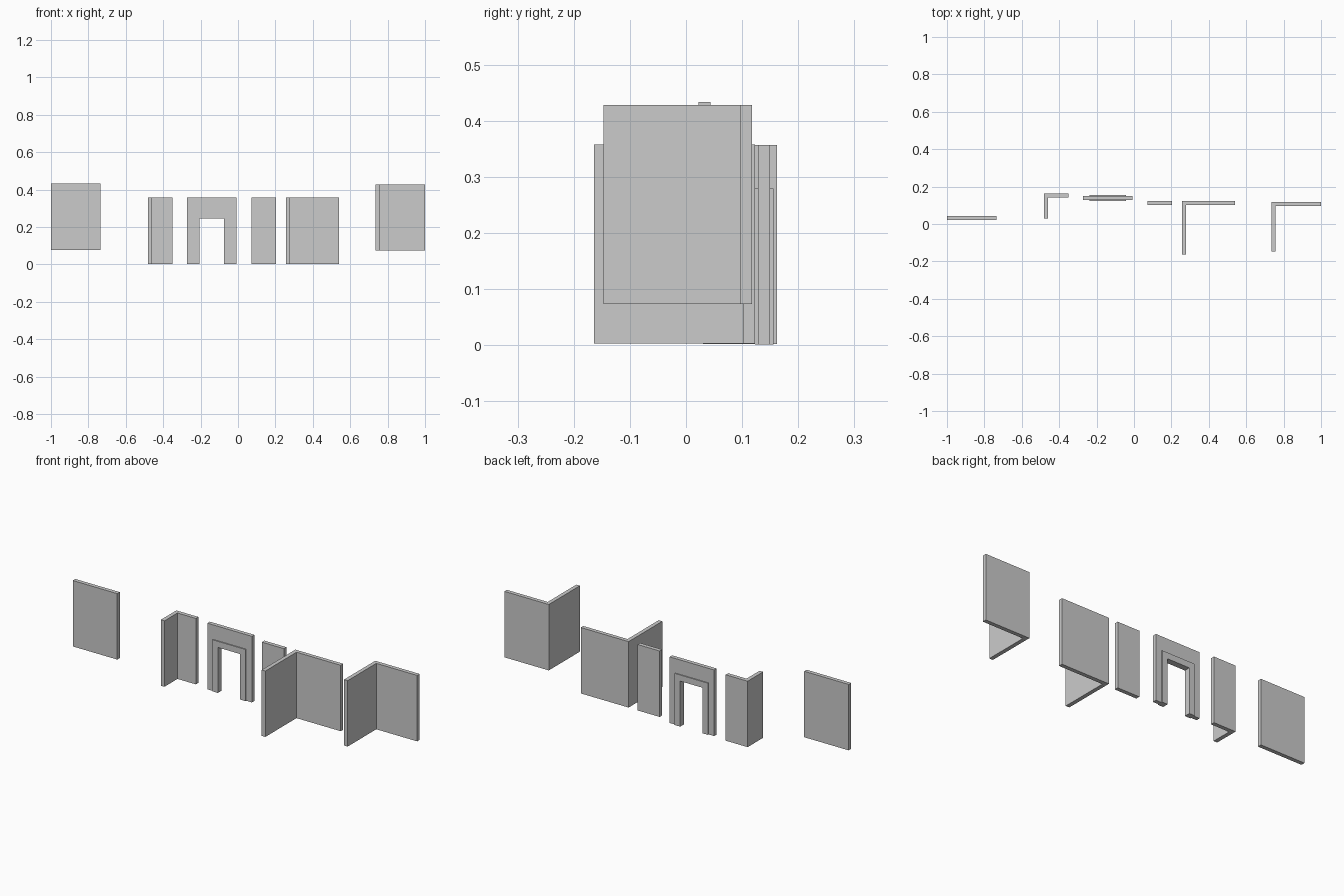
import bpy, bmesh
from mathutils import Vector

if "Cube" in bpy.data.objects:
    bpy.data.objects.remove(bpy.data.objects["Cube"])

T = 0.0215   # wall thickness
H = 0.355    # wall height


def prism(name, points, direction):
    """Extrude a closed flat outline along a direction."""
    bm = bmesh.new()
    face = bm.faces.new([bm.verts.new(p) for p in points])
    res = bmesh.ops.extrude_face_region(bm, geom=[face], use_keep_orig=True)
    moved = [g for g in res["geom"] if isinstance(g, bmesh.types.BMVert)]
    bmesh.ops.translate(bm, verts=moved, vec=Vector(direction))
    bmesh.ops.recalc_face_normals(bm, faces=bm.faces)
    mesh = bpy.data.meshes.new(name)
    bm.to_mesh(mesh)
    bm.free()
    obj = bpy.data.objects.new(name, mesh)
    bpy.context.collection.objects.link(obj)
    return obj


def flat_wall(name, x0, x1, y1, z):
    y0 = y1 - T
    prism(name, [(x0, y0, z), (x1, y0, z), (x1, y1, z), (x0, y1, z)], (0, 0, H))


def corner_wall(name, x0, x1, y0, y1, z):
    # L-shaped plan: side leg on the left, long wall along the back
    plan = [(x0, y0), (x0 + T, y0), (x0 + T, y1 - T),
            (x1, y1 - T), (x1, y1), (x0, y1)]
    prism(name, [(x, y, z) for x, y in plan], (0, 0, H))


def arch(name, cx, outer, inner, top, inner_top, y0, y1, z):
    # doorway outline given by outer and inner half widths
    prof = [(-outer, z), (-outer, top), (outer, top), (outer, z),
            (inner, z), (inner, inner_top), (-inner, inner_top), (-inner, z)]
    prism(name, [(cx + x, y0, h) for x, h in prof], (0, y1 - y0, 0))


# Plain walls
flat_wall("full_wall", -1.0, -0.735, 0.0435, 0.078)
flat_wall("half_wall", 0.071, 0.202, 0.123, 0.002)

# Corner walls
corner_wall("small_corner_wall", -0.481, -0.350, 0.030, 0.1625, 0.002)
corner_wall("outer_corner_wall", 0.256, 0.541, -0.164, 0.123, 0.003)
corner_wall("inner_corner_wall", 0.735, 1.0, -0.147, 0.118, 0.073)

# Doorway wall with a raised frame through it
arch("doorway_wall", -0.140, 0.1325, 0.0985, 0.357, 0.279, 0.1285, 0.150, 0.001)
arch("door_frame", -0.140, 0.0985, 0.0660, 0.279, 0.246, 0.123, 0.1555, 0.001)
